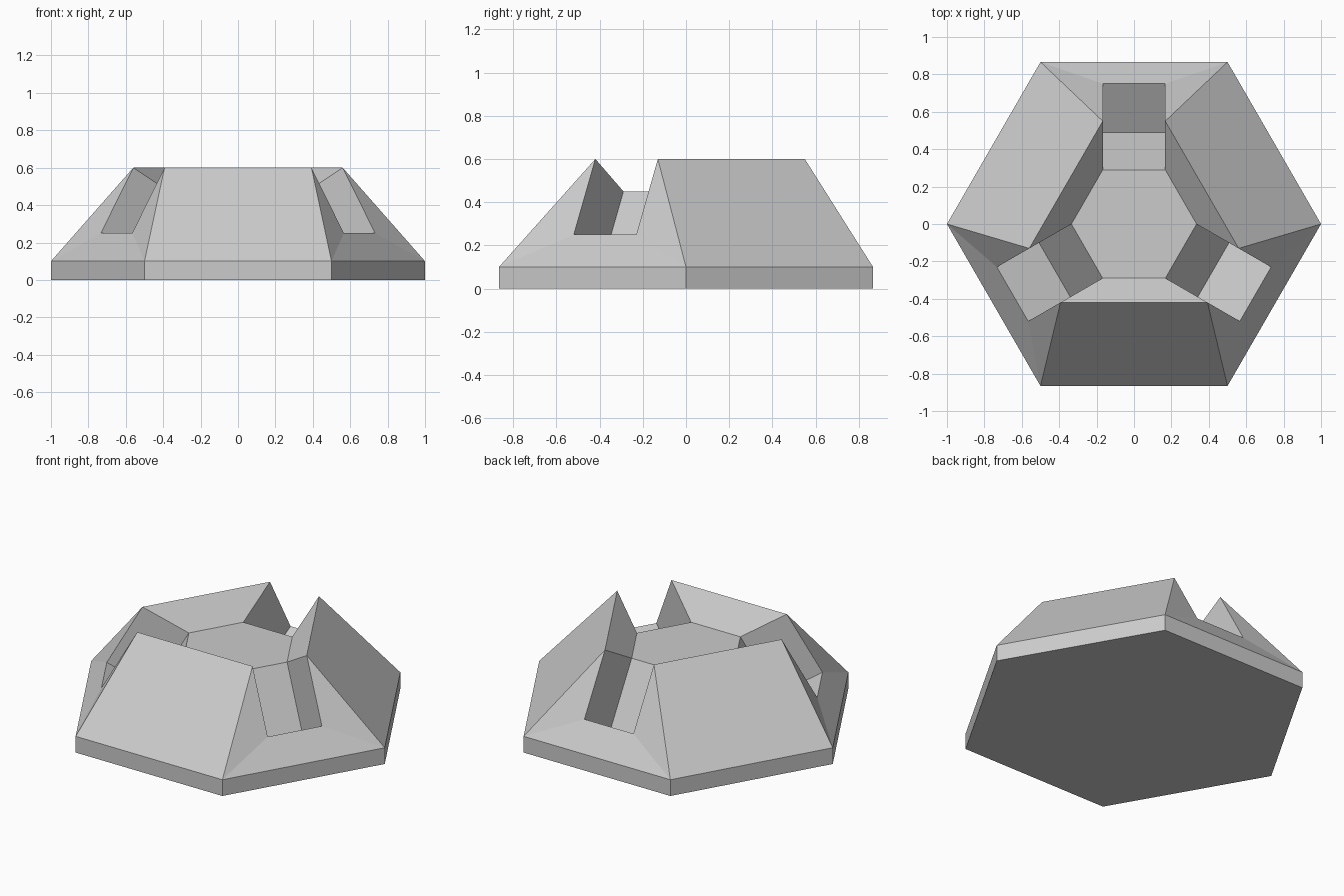
import bpy
import bmesh
from math import radians, sin, cos
from mathutils import Matrix, Vector

cube = bpy.data.objects.get("Cube")
if cube:
    bpy.data.objects.remove(cube, do_unlink=True)

# One plain grey for the whole body
grey = bpy.data.materials.new("plain_grey")
grey.use_nodes = True
colour = (0.6, 0.6, 0.6, 1.0)
grey.diffuse_color = colour
grey.node_tree.nodes["Principled BSDF"].inputs["Base Color"].default_value = colour

BASE_TOP, FLOOR_TOP, RIDGE_TOP = 0.1, 0.45, 0.6
SLOT = 0.167  # half width of each notch

bm = bmesh.new()


def face(points, turn=0.0):
    """Add a face, turned about the vertical axis."""
    spin = Matrix.Rotation(radians(turn), 3, 'Z')
    bm.faces.new([bm.verts.new(spin @ Vector(p)) for p in points])


def hexagon(z):
    return [(cos(radians(a)), sin(radians(a)), z) for a in range(0, 360, 60)]


def mirrored(p):
    return (-p[0], p[1], p[2])


# Plinth: underside and six low sides
low, high = hexagon(0), hexagon(BASE_TOP)
face(low[::-1])
for i in range(6):
    j = (i + 1) % 6
    face([low[i], low[j], high[j], high[i]])

# Profile of the right side of a notch
ridge = (SLOT, 0.55, RIDGE_TOP)
lip = (SLOT, 0.75, 0.25)
pit = (SLOT, 0.49, BASE_TOP)
floor = (SLOT, 0.29, FLOOR_TOP)
corner = high[1]

# Ridge and floor points at the far end of the neighbouring wall
turn_back = Matrix.Rotation(radians(-120), 3, 'Z')
far_ridge = turn_back @ Vector(mirrored(ridge))
far_floor = turn_back @ Vector(mirrored(floor))

for turn in (0, 120, 240):
    # Tall wall: outer slope and inner slope
    face([high[0], corner, ridge, far_ridge], turn)
    face([ridge, floor, far_floor, far_ridge], turn)
    # Notch: outer skirt, rising lip and sloped step
    face([corner, mirrored(corner), mirrored(lip), lip], turn)
    face([lip, mirrored(lip), mirrored(pit), pit], turn)
    face([pit, mirrored(pit), mirrored(floor), floor], turn)
    # Notch sides and the skirt corners beside them
    for side in (lambda p: p, mirrored):
        face([side(p) for p in (ridge, lip, pit, floor)], turn)
        face([side(p) for p in (corner, lip, ridge)], turn)

# Sunken hexagonal floor
inner = [Matrix.Rotation(radians(t), 3, 'Z') @ Vector(p)
         for t in (0, 120, 240) for p in (floor, mirrored(floor))]
face(inner)

bmesh.ops.remove_doubles(bm, verts=bm.verts, dist=0.004)
bmesh.ops.recalc_face_normals(bm, faces=bm.faces)

mesh = bpy.data.meshes.new("notched_hexagonal_base")
bm.to_mesh(mesh)
bm.free()
mesh.materials.append(grey)
body = bpy.data.objects.new("notched_hexagonal_base", mesh)
bpy.context.collection.objects.link(body)
